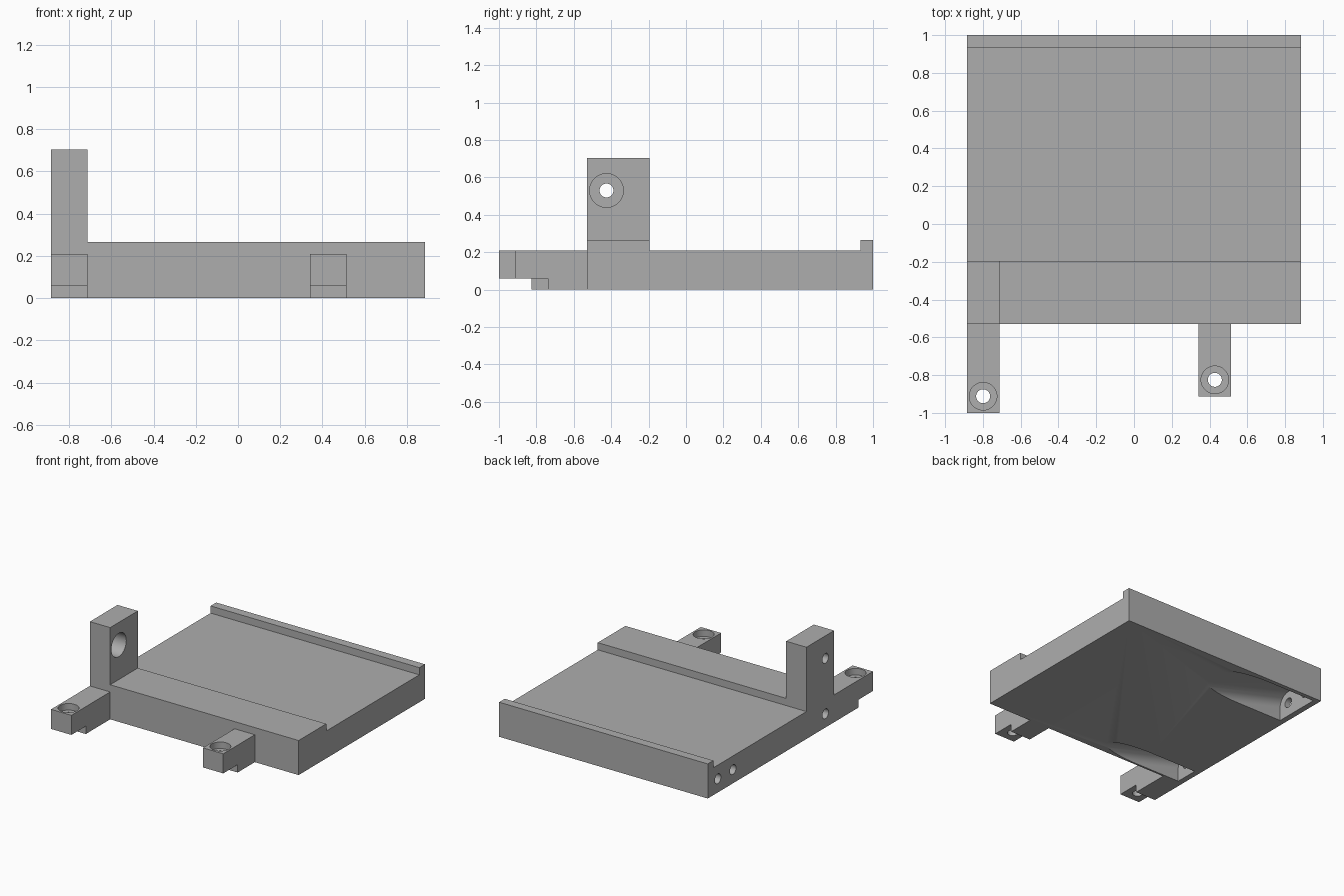
import bpy, bmesh
from math import pi, sin, cos
from mathutils import Matrix, Vector

if "Cube" in bpy.data.objects:
    bpy.data.objects.remove(bpy.data.objects["Cube"], do_unlink=True)

# Single plain grey
grey = bpy.data.materials.new("plain grey")
grey.use_nodes = True
COLOUR = (0.42, 0.42, 0.42, 1)
grey.diffuse_color = COLOUR
grey.node_tree.nodes["Principled BSDF"].inputs["Base Color"].default_value = COLOUR

# Shared dimensions
SIDE, FRONT, BACK = 0.885, -0.53, 1.0
DECK, RIDGE, RIDGE_Y = 0.21, 0.265, -0.195
ARM_W, STEP = 0.172, 0.06
BORE, SCREW, WALL = 0.09, 0.037, 0.045
LOW_Z, HIGH_Z, SCREW_Y = 0.105, 0.53, -0.425


def prism(name, profile, x0, x1, drop=0.0):
    """Extrude a (y, z) profile along x, lowering the far end by drop."""
    bm = bmesh.new()
    near = [bm.verts.new((x0, y, z)) for y, z in profile]
    far = [bm.verts.new((x1, y, z - drop)) for y, z in profile]
    bm.faces.new(near)
    bm.faces.new(far[::-1])
    n = len(profile)
    for i in range(n):
        j = (i + 1) % n
        bm.faces.new((near[j], near[i], far[i], far[j]))
    bmesh.ops.recalc_face_normals(bm, faces=bm.faces)
    mesh = bpy.data.meshes.new(name)
    bm.to_mesh(mesh)
    bm.free()
    mesh.materials.append(grey)
    obj = bpy.data.objects.new(name, mesh)
    bpy.context.collection.objects.link(obj)
    return obj


def rod(start, end, radius):
    """Cylinder cutter between two points."""
    a, b = Vector(start), Vector(end)
    turn = (b - a).to_track_quat('Z', 'Y').to_matrix().to_4x4()
    bm = bmesh.new()
    bmesh.ops.create_cone(bm, cap_ends=True, segments=48, radius1=radius, radius2=radius,
                          depth=(b - a).length,
                          matrix=Matrix.Translation((a + b) / 2) @ turn)
    mesh = bpy.data.meshes.new("cutter")
    bm.to_mesh(mesh)
    bm.free()
    mesh.materials.append(grey)
    obj = bpy.data.objects.new("cutter", mesh)
    bpy.context.collection.objects.link(obj)
    return obj


def tool_pocket(y0, y1):
    """Round-topped cutter sloping down and out through the underside."""
    steps = 16
    arch = [(y0 - BORE, -0.4)]
    for i in range(steps * 2 + 1):
        a = pi - pi * i / (steps * 2)
        y = y0 if i < steps else y1
        arch.append((y + BORE * cos(a), LOW_Z + BORE * sin(a)))
        if i == steps and y0 != y1:
            arch.insert(-1, (y0, LOW_Z + BORE))
    arch.append((y1 + BORE, -0.4))
    return prism("cutter", arch, WALL - SIDE, 0.1, drop=0.25)


def carve(obj, cutters):
    """Subtract the cutters and smooth the round surfaces."""
    bpy.ops.object.select_all(action='DESELECT')
    bpy.context.view_layer.objects.active = obj
    obj.select_set(True)
    for cutter in cutters:
        cutter.hide_render = True
        mod = obj.modifiers.new("cut", 'BOOLEAN')
        mod.operation, mod.solver, mod.object = 'DIFFERENCE', 'EXACT', cutter
        bpy.ops.object.modifier_apply(modifier=mod.name)
        bpy.data.objects.remove(cutter, do_unlink=True)
    bpy.ops.object.shade_smooth_by_angle(angle=pi / 6)


def side_screw(y, z):
    return rod((-SIDE - 0.1, y, z), (-SIDE + 0.1, y, z), SCREW)


# Base plate with a wide front ridge and a thin back lip
LIP = 0.932
base = prism("base_plate", [(FRONT, 0), (BACK, 0), (BACK, RIDGE), (LIP, RIDGE), (LIP, DECK),
                            (RIDGE_Y, DECK), (RIDGE_Y, RIDGE), (FRONT, RIDGE)], -SIDE, SIDE)
BACK_SCREWS = (0.695, 0.878)
carve(base, [tool_pocket(SCREW_Y, SCREW_Y), tool_pocket(*BACK_SCREWS)]
      + [side_screw(y, LOW_Z) for y in (SCREW_Y, *BACK_SCREWS)])

# Upright post with a counterbored side hole
post = prism("upright_post", [(FRONT, RIDGE), (RIDGE_Y, RIDGE), (RIDGE_Y, 0.703), (FRONT, 0.703)],
             -SIDE, -SIDE + ARM_W)
carve(post, [rod((WALL - SIDE, SCREW_Y, HIGH_Z), (-0.6, SCREW_Y, HIGH_Z), BORE),
             side_screw(SCREW_Y, HIGH_Z)])

# Front mounting arms: stepped underside, counterbored vertical hole
for name, x, tip in (("right_front_arm", -SIDE, -1.0), ("left_front_arm", 0.342, -0.913)):
    heel = tip + 0.175
    arm = prism(name, [(FRONT, 0), (FRONT, DECK), (tip, DECK), (tip, STEP),
                       (heel, STEP), (heel, 0)], x, x + ARM_W)
    cx, cy = x + ARM_W / 2, tip + 0.088
    carve(arm, [rod((cx, cy, DECK - 0.05), (cx, cy, DECK + 0.1), 0.073),
                rod((cx, cy, -0.1), (cx, cy, DECK + 0.1), SCREW)])
